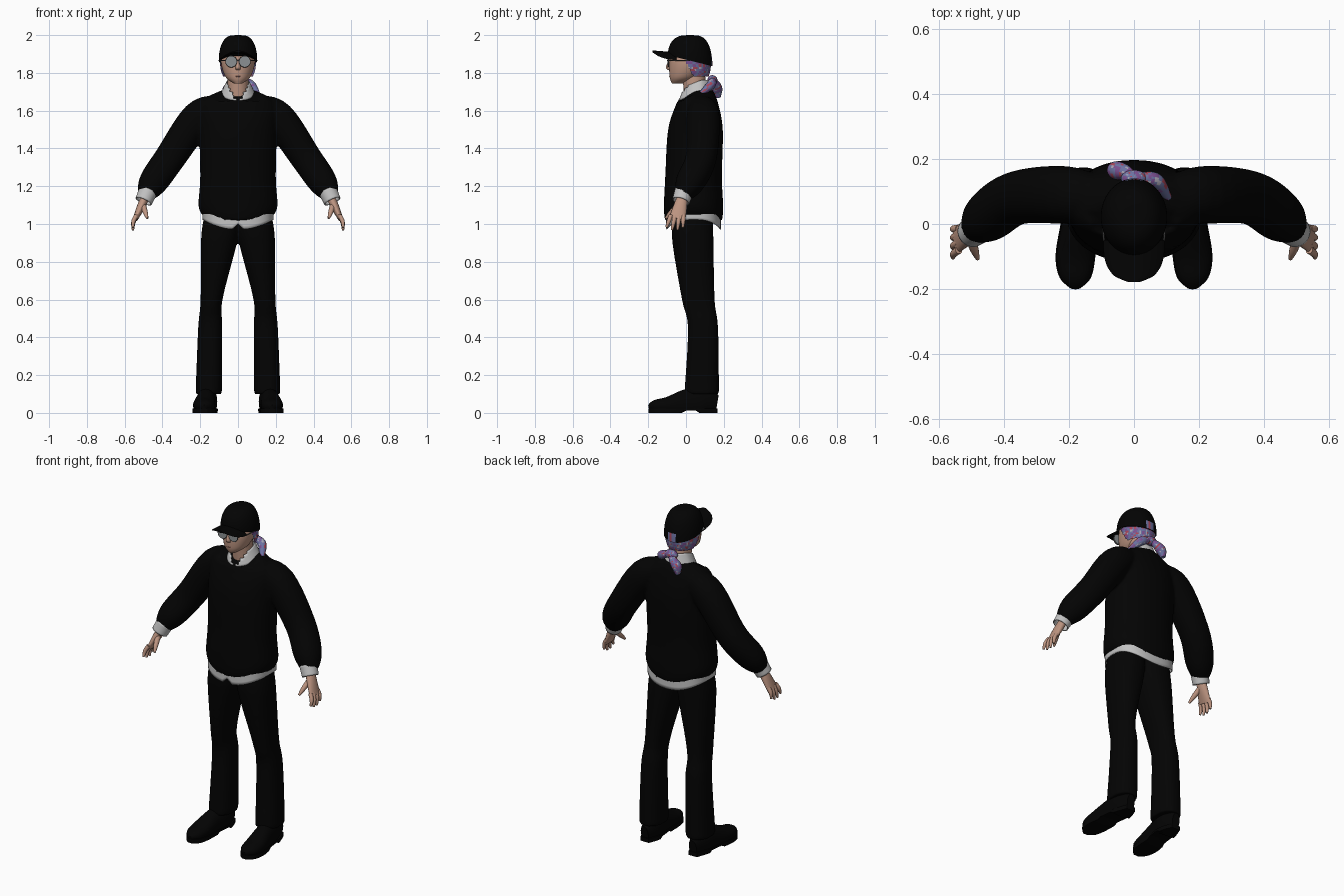
import bpy, bmesh
from math import sin, cos, pi, sqrt, exp, copysign, radians
from mathutils import Vector

cube = bpy.data.objects.get("Cube")
if cube:
    bpy.data.objects.remove(cube, do_unlink=True)


def material(name, red, green, blue):
    mat = bpy.data.materials.new(name)
    mat.use_nodes = True
    colour = (red, green, blue, 1)
    mat.diffuse_color = colour
    mat.node_tree.nodes["Principled BSDF"].inputs["Base Color"].default_value = colour
    return mat


def grey(name, value):
    return material(name, value, value, value)


BLACK, WHITE, FRAME = grey("cloth black", .001), grey("shirt white", .54), grey("frame grey", .06)
LENS = material("lens grey", .26, .28, .29)
SKIN, LIP = material("skin", .51, .3, .22), material("lip", .4, .19, .15)
BLUE = material("scarf blue", .15, .17, .36)
RED = material("scarf red", .4, .06, .1)
PURPLE = material("scarf purple", .2, .08, .28)
PALE = material("scarf pale", .4, .38, .46)
SCARF = [BLUE, RED, PURPLE, PALE]


def scarf_print(c):
    """Blotchy pattern: a colour index chosen by position."""
    wave = sin(150 * c.x + 90 * c.z) + sin(190 * c.z - 120 * c.y) * cos(140 * c.x)
    return 1 if wave > 1 else 2 if wave < -.6 else 3 if abs(wave - .3) < .1 else 0


def spline(rows, steps=5):
    """Smooth curve through rows of any length."""
    rows = [Vector(row) for row in rows]
    padded = [rows[0]] + rows + [rows[-1]]
    result = []
    for before, start, end, after in zip(padded, padded[1:], padded[2:], padded[3:]):
        leave, arrive = (end - before) / 2, (after - start) / 2
        for step in range(steps):
            t = step / steps
            ease = t * t * (3 - 2 * t)
            result.append(start.lerp(end, ease) + leave * t * (1 - t) ** 2 - arrive * t * t * (1 - t))
    return result + [rows[-1]]


def path(points, radii):
    """Rows for a round tube along points."""
    return [tuple(point) + (radius, radius) for point, radius in zip(points, radii)]


def ball(centre, size):
    """Rows for an ellipsoid."""
    x, y, z = centre
    angles = [.1 + (pi - .2) * i / 6 for i in range(7)]
    return [(x, y, z - size[2] * cos(a), size[0] * sin(a), size[1] * sin(a)) for a in angles]


def both(*lofts):
    """The given lofts and their mirror images."""
    return list(lofts) + [[(-x, *rest) for x, *rest in rows] for rows in lofts]


def skin_loft(bm, rows, level, sides, power, cap):
    """Skin a surface through rows (x, y, z, radius, radius), level or square to the path."""
    rings = spline(rows)
    centres = [Vector(ring[:3]) for ring in rings]
    loops = []
    for i, (centre, ring) in enumerate(zip(centres, rings)):
        across, depth = Vector((1, 0, 0)), Vector((0, 1, 0))
        if not level:
            along = (centres[min(i + 1, len(rings) - 1)] - centres[max(i - 1, 0)]).normalized()
            guide = Vector((0, 0, 1)) if abs(along.y) > .9 else depth
            depth = (guide - along * guide.dot(along)).normalized()
            across = depth.cross(along)
        loop = []
        for k in range(sides):
            c, s = cos(2 * pi * k / sides), sin(2 * pi * k / sides)
            a, b = (copysign(abs(value) ** (2 / power), value) for value in (c, s))
            loop.append(bm.verts.new(centre + across * a * ring[3] + depth * b * ring[4]))
        loops.append(loop)
    for low, high in zip(loops, loops[1:]):
        for k in range(sides):
            bm.faces.new((low[k - 1], low[k], high[k], high[k - 1]))
    if cap:
        bm.faces.new(loops[0])
        bm.faces.new(loops[-1])


def part(name, mats, level=(), tilted=(), sides=32, power=2, cap=True,
         warp=None, cut=None, rule=None, voxel=None, thickness=None):
    """One object from level and tilted lofts, with optional shaping, cutting and colour rules."""
    bm = bmesh.new()
    for rows in level:
        skin_loft(bm, rows, True, sides, power, cap)
    for rows in tilted:
        skin_loft(bm, rows, False, sides, power, cap)
    if cut:
        doomed = [face for face in bm.faces if cut(face.calc_center_median())]
        bmesh.ops.delete(bm, geom=doomed, context='FACES')
    if rule:
        for face in bm.faces:
            face.material_index = rule(face.calc_center_median())
    if warp:
        for vert in bm.verts:
            vert.co.z = warp(*vert.co)
    bmesh.ops.recalc_face_normals(bm, faces=bm.faces[:])
    mesh = bpy.data.meshes.new(name)
    bm.to_mesh(mesh)
    bm.free()
    for mat in mats:
        mesh.materials.append(mat)
    mesh.shade_smooth()
    mesh.set_sharp_from_angle(angle=radians(50))
    obj = bpy.data.objects.new(name, mesh)
    bpy.context.collection.objects.link(obj)
    if thickness:
        obj.modifiers.new("thickness", 'SOLIDIFY').thickness = thickness
    if voxel:
        blend = obj.modifiers.new("blend", 'REMESH')
        blend.mode, blend.voxel_size, blend.use_smooth_shade = 'VOXEL', voxel, True
        obj.modifiers.new("relax", 'SMOOTH').iterations = 5


def bow(x):
    """Hem dip: full at the middle, none at the sides."""
    return max(0, 1 - (x / .2) ** 2)


# Sweater: torso and sleeves blended into one knit
def sweater_shape(x, y, z):
    if z < 1.15 and abs(x) < .25:
        z -= .35 * bow(x) * (1.15 - z)
    if z > 1.66 and abs(x) < .12:
        z -= .5 * max(0, .06 - y)
    return z


torso = [(0, .04, 1.05, .19, .15), (0, .04, 1.1, .21, .157), (0, .04, 1.25, .2, .15),
         (0, .05, 1.5, .205, .145), (0, .06, 1.64, .2, .11), (0, .06, 1.71, .085, .082)]
sleeve = path([(.1, .08, 1.62), (.21, .09, 1.565), (.36, .08, 1.35), (.45, .02, 1.22), (.49, -.02, 1.15)],
              [.062, .088, .082, .076, .045])
part("sweater", [BLACK], [torso], both(sleeve), power=2.15, warp=sweater_shape, voxel=.01)

# Trousers: two legs merging at the seat
leg = [(.085, .04, 1.07, .087, .1), (.097, .035, .93, .098, .11), (.14, .065, .6, .058, .087),
       (.147, .09, .45, .064, .08), (.155, .083, .1, .07, .092)]
part("trousers", [BLACK], both(leg), power=2.3, voxel=.01)


# Shirt tail below the sweater, with a notch at the front
def tail_shape(x, y, z):
    notch = .03 * exp(-(x / .016) ** 2) if y < 0 else 0
    return z - (.06 * bow(x) - notch) * (1.1 - z) / .07


part("shirt_tail", [WHITE], [[(0, .04, 1.1, .19, .143), (0, .04, 1.03, .188, .145)]],
     sides=64, power=2.6, cap=False, warp=tail_shape, thickness=.005)

# Shirt collar, low and open in a V at the throat, high at the nape
part("shirt_collar", [WHITE], [[(0, .05, 1.69, .09, .09), (0, .05, 1.75, .062, .07)]],
     sides=64, cap=False, warp=lambda x, y, z: z + .4 * min(.03, y - .05), thickness=.005,
     cut=lambda c: c.y < .04 and abs(c.x) < (c.z - 1.68) * .8)

# Head, neck and face
part("neck", [SKIN], [[(0, .055, 1.62, .058, .06), (0, .04, 1.8, .055, .06)]])
part("head", [SKIN], [[(0, -.045, 1.745, .024, .03), (0, -.01, 1.78, .067, .077),
                       (0, .02, 1.86, .09, .107), (0, .02, 1.95, .07, .09)]])
part("nose", [SKIN], [[(0, -.08, 1.87, .006, .01), (0, -.09, 1.83, .014, .017), (0, -.085, 1.815, .01, .01)]])
part("lips", [LIP], [ball((0, -.077, 1.783), (.022, .012, .007))])

# Cap dome with a printed opening at the back
dome = [(0, .022, 1.87 + .13 * sin(a), .102 * cos(a) ** .6, .118 * cos(a) ** .6)
        for a in (pi / 2 * i / 8.05 for i in range(9))]
part("cap_dome", [BLACK, BLUE, RED], [dome], sides=48,
     warp=lambda x, y, z: z - .25 * y * max(0, 2 - z) / .13,
     rule=lambda c: 1 + (sin(170 * c.x) > .6) if c.y > .08 and abs(c.x) < .025 and c.z < 1.91 else 0)

# Curved brim
brim = [(0, -.05 - .13 * t, 1.903 + .01 * t, .094 * sqrt(1 - t ** 3), .006) for t in (i / 8.1 for i in range(9))]
part("cap_brim", [BLACK], tilted=[brim], warp=lambda x, y, z: z - 4 * x * x)

# Printed scarf round the back of the head, with knot and tails
part("scarf_wrap", SCARF, [[(0, .04, 1.78, .078, .08), (0, .03, 1.82, .092, .1), (0, .022, 1.885, .097, .113)]],
     sides=80, cap=False, rule=scarf_print, cut=lambda c: c.y < (1.86 - c.z) / 2)
part("scarf_knot", SCARF, [ball((0, .14, 1.762), (.04, .026, .026))], rule=scarf_print)
tails = [path([(0, .14, 1.76), (.03, .14, 1.755), (.07, .13, 1.735), (.105, .08, 1.69)], [.014, .02, .024, .012]),
         path([(0, .145, 1.76), (-.03, .16, 1.735), (-.055, .165, 1.71), (-.065, .17, 1.67)],
              [.014, .024, .028, .014])]
part("scarf_tails", SCARF, tilted=tails, sides=20, rule=scarf_print)

# Glasses
eye_x, eye_z, eye_size = .036, 1.86, .029
part("lenses", [LENS], tilted=both(path([(eye_x, -.09, eye_z), (eye_x, -.098, eye_z)], [eye_size] * 2)))
rim = [(eye_x + eye_size * cos(a), -.096, eye_z + eye_size * sin(a)) for a in (pi * i / 8 for i in range(17))]
part("rims", [FRAME], tilted=both(path(rim, [.0025] * len(rim))), sides=8)
part("temples", [FRAME], tilted=both(path([(.064, -.094, 1.866), (.09, -.06, 1.866), (.096, .02, 1.866)],
                                          [.003] * 3)), sides=8)
part("glasses_bridge", [FRAME], [ball((0, -.097, 1.865), (.009, .003, .003))], sides=12)

# Cuffs and hands
part("cuffs", [WHITE], tilted=both(path([(.475, -.01, 1.175), (.5, -.027, 1.12)], [.05, .046])),
     cap=False, thickness=.005)
palm = [(.487, -.017, 1.15, .021, .027), (.512, -.03, 1.095, .022, .036), (.544, -.047, 1.025, .013, .044)]
digits = [path([(.503, -.04, 1.1), (.49, -.08, 1.06), (.48, -.107, 1.03)], [.016, .013, .006])]
for spread in (-1.5, -.5, .5, 1.5):
    knuckle = Vector((.538, spread * .022 - .047, 1.045))
    tip = Vector((.556, spread * .029 - .06, .966 + .007 * spread ** 2))
    bend = knuckle.lerp(tip, .5) + Vector((.007, 0, 0))
    digits.append(path([knuckle, bend, tip], [.012, .011, .006]))
part("hands", [SKIN], tilted=both(palm, *digits), sides=16)

# Shoes and soles
shoe = [(.16, .165, .05, .025, .045), (.16, .09, .06, .05, .075), (.17, 0, .05, .052, .075),
        (.18, -.1, .04, .058, .044), (.18, -.165, .036, .045, .032), (.18, -.198, .03, .012, .012)]
part("shoes", [BLACK], tilted=both(shoe), power=2.2, warp=lambda x, y, z: max(z, .015))
sole = [(x, y, .012, width + .003, .03) for x, y, z, width, height in shoe]
part("soles", [BLACK], tilted=both(sole), power=4,
     warp=lambda x, y, z: min(max(z, .012 if -.02 < y < .07 else 0), .024))
